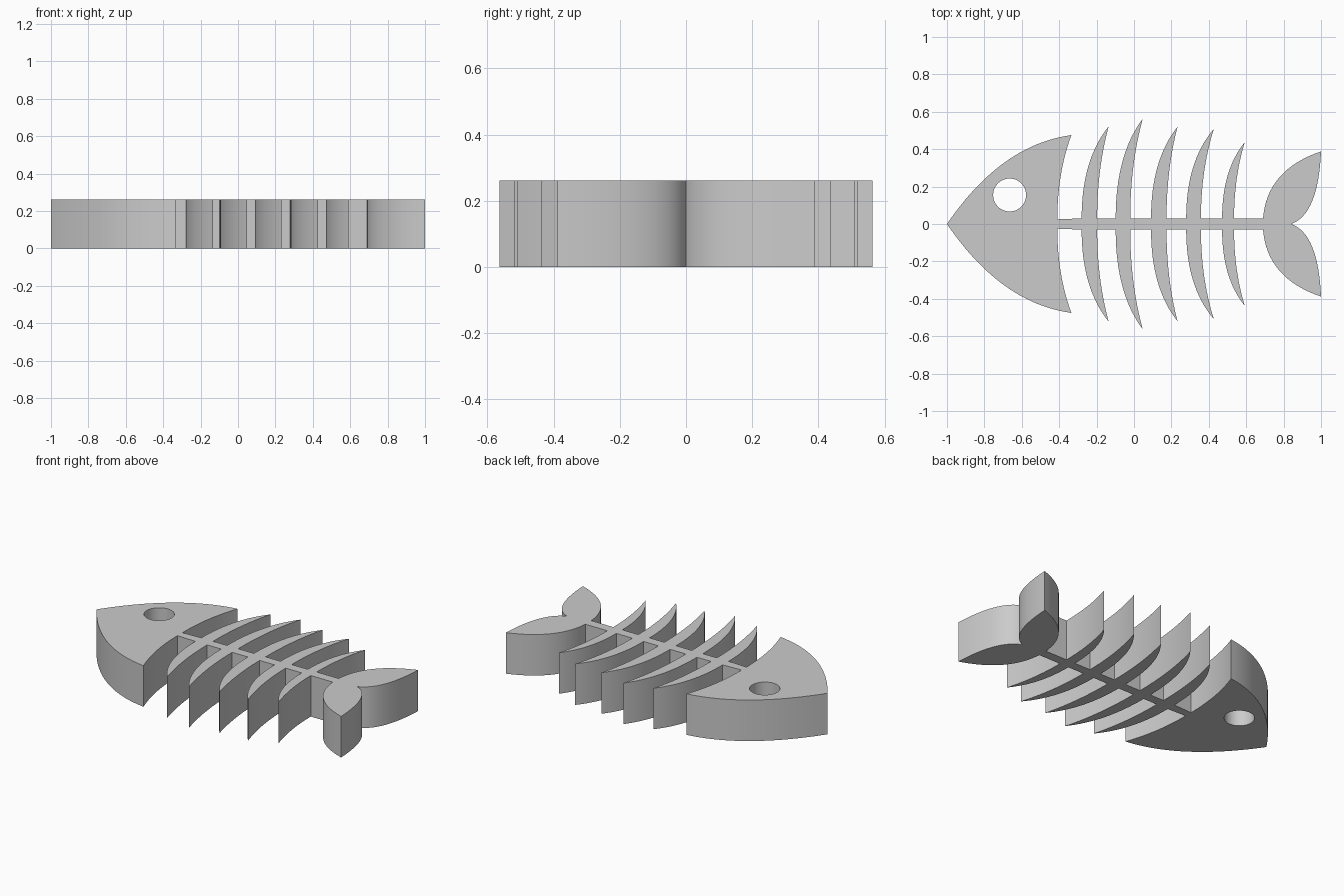
import bpy
import bmesh
from mathutils import Vector

HEIGHT = 0.262
SPINE = 0.03

if "Cube" in bpy.data.objects:
    bpy.data.objects.remove(bpy.data.objects["Cube"], do_unlink=True)

grey = bpy.data.materials.new("plain grey")
grey.use_nodes = True
colour = (0.6, 0.6, 0.6, 1)
grey.diffuse_color = colour
grey.node_tree.nodes["Principled BSDF"].inputs["Base Color"].default_value = colour


def bend(start, control, end, steps=16):
    """Points on a quadratic curve."""
    a, b, c = Vector(start), Vector(control), Vector(end)
    return [a.lerp(b, i / steps).lerp(b.lerp(c, i / steps), i / steps)
            for i in range(steps + 1)]


def flip(points):
    return [Vector((p[0], -p[1])) for p in reversed(points)]


def prism(name, outline):
    """Flat outline raised to the full height, with smooth curved walls."""
    clean = []
    for p in map(Vector, outline):
        if not clean or (p - clean[-1]).length > 1e-5:
            clean.append(p)
    if (clean[0] - clean[-1]).length < 1e-5:
        clean.pop()
    bm = bmesh.new()
    face = bm.faces.new([bm.verts.new((p.x, p.y, 0)) for p in clean])
    raised = bmesh.ops.extrude_face_region(bm, geom=[face], use_keep_orig=True)
    top = [v for v in raised["geom"] if isinstance(v, bmesh.types.BMVert)]
    bmesh.ops.translate(bm, vec=(0, 0, HEIGHT), verts=top)
    bmesh.ops.recalc_face_normals(bm, faces=bm.faces)
    mesh = bpy.data.meshes.new(name)
    bm.to_mesh(mesh)
    bm.free()
    mesh.materials.append(grey)
    obj = bpy.data.objects.new(name, mesh)
    bpy.context.collection.objects.link(obj)
    return obj


def smooth(obj):
    bpy.ops.object.select_all(action="DESELECT")
    obj.select_set(True)
    bpy.context.view_layer.objects.active = obj
    bpy.ops.object.shade_smooth_by_angle(angle=0.5)


# Head with a curved back and a round eye hole
half = bend((-1, 0), (-0.71, 0.425), (-0.335, 0.475), 24)
half += bend((-0.335, 0.475), (-0.41, 0.27), (-0.41, 0.025))
head = prism("head", half + flip(half))
bpy.ops.mesh.primitive_cylinder_add(vertices=48, radius=0.088, depth=1,
                                    location=(-0.665, 0.155, 0))
cutter = bpy.context.object
cutter.name = "eye_cutter"
cutter.hide_render = True
cutter.data.materials.append(grey)
cut = head.modifiers.new("eye_hole", "BOOLEAN")
cut.operation = "DIFFERENCE"
cut.solver = "EXACT"
cut.object = cutter
bpy.context.view_layer.objects.active = head
bpy.ops.object.modifier_apply(modifier=cut.name)
bpy.data.objects.remove(cutter, do_unlink=True)
smooth(head)

# Spine, a little narrower behind the head
prism("spine", [(-0.41, -0.025), (-0.28, -SPINE), (0.69, -SPINE),
                (0.69, SPINE), (-0.28, SPINE), (-0.41, 0.025)])

# Ribs: front of base, back of base, tip x, tip y
ribs = [(-0.28, -0.197, -0.135, 0.522), (-0.098, -0.02, 0.047, 0.563),
        (0.091, 0.174, 0.233, 0.52), (0.279, 0.358, 0.427, 0.509),
        (0.471, 0.535, 0.592, 0.437)]
for number, (front, back, tip_x, tip_y) in enumerate(ribs, 1):
    tip = (tip_x, tip_y)
    outline = bend((front, SPINE), (front, 0.66 * tip_y), tip)
    outline += bend(tip, (back, 0.57 * tip_y), (back, SPINE))
    smooth(prism(f"rib_{number}_left", outline))
    smooth(prism(f"rib_{number}_right", flip(outline)))

# Forked tail
lobe = bend((0.69, SPINE), (0.71, 0.29), (1, 0.388))
lobe += bend((1, 0.388), (0.985, 0.05), (0.84, 0))
smooth(prism("tail", lobe + flip(lobe)))
